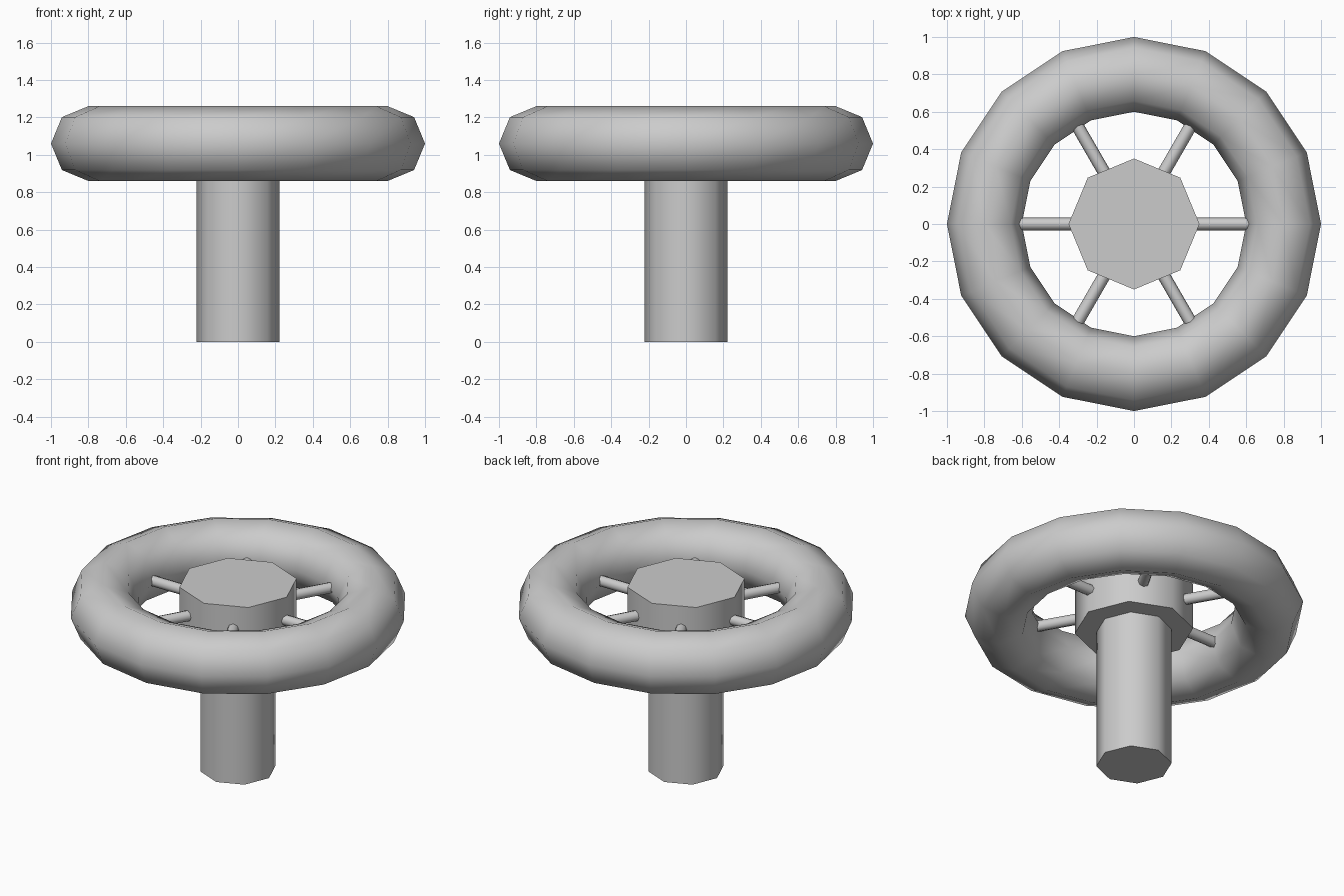
import bpy, math
from mathutils import Vector

if "Cube" in bpy.data.objects:
    bpy.data.objects.remove(bpy.data.objects["Cube"])

RIM_Z = 1.06


def smooth(obj, name, angle=50):
    obj.name = name
    bpy.ops.object.shade_smooth_by_angle(angle=math.radians(angle))
    return obj


def rod(name, start, end, radius, sides, spin=0.0):
    """Capped prism between two points."""
    a, b = Vector(start), Vector(end)
    d = b - a
    bpy.ops.mesh.primitive_cylinder_add(vertices=sides, radius=radius,
                                        depth=d.length, location=(a + b) / 2)
    obj = bpy.context.object
    obj.rotation_euler = d.to_track_quat('Z', 'Y').to_euler()
    return smooth(obj, name)


# Wheel rim
bpy.ops.mesh.primitive_torus_add(major_segments=16, minor_segments=8,
                                 major_radius=0.8, minor_radius=0.2,
                                 location=(0, 0, RIM_Z))
smooth(bpy.context.object, "wheel_rim", 80)

# Column and hub, both octagonal
rod("column", (0, 0, 0), (0, 0, 0.93), 0.223, 8)
rod("hub", (0, 0, RIM_Z - 0.15), (0, 0, RIM_Z + 0.15), 0.35, 8)

# Six spokes running from inside the hub into the rim
for i in range(6):
    t = math.radians(60 * i)
    c, s = math.cos(t), math.sin(t)
    rod(f"spoke_{i + 1}", (0.25 * c, 0.25 * s, RIM_Z),
        (0.7 * c, 0.7 * s, RIM_Z), 0.034, 8)
